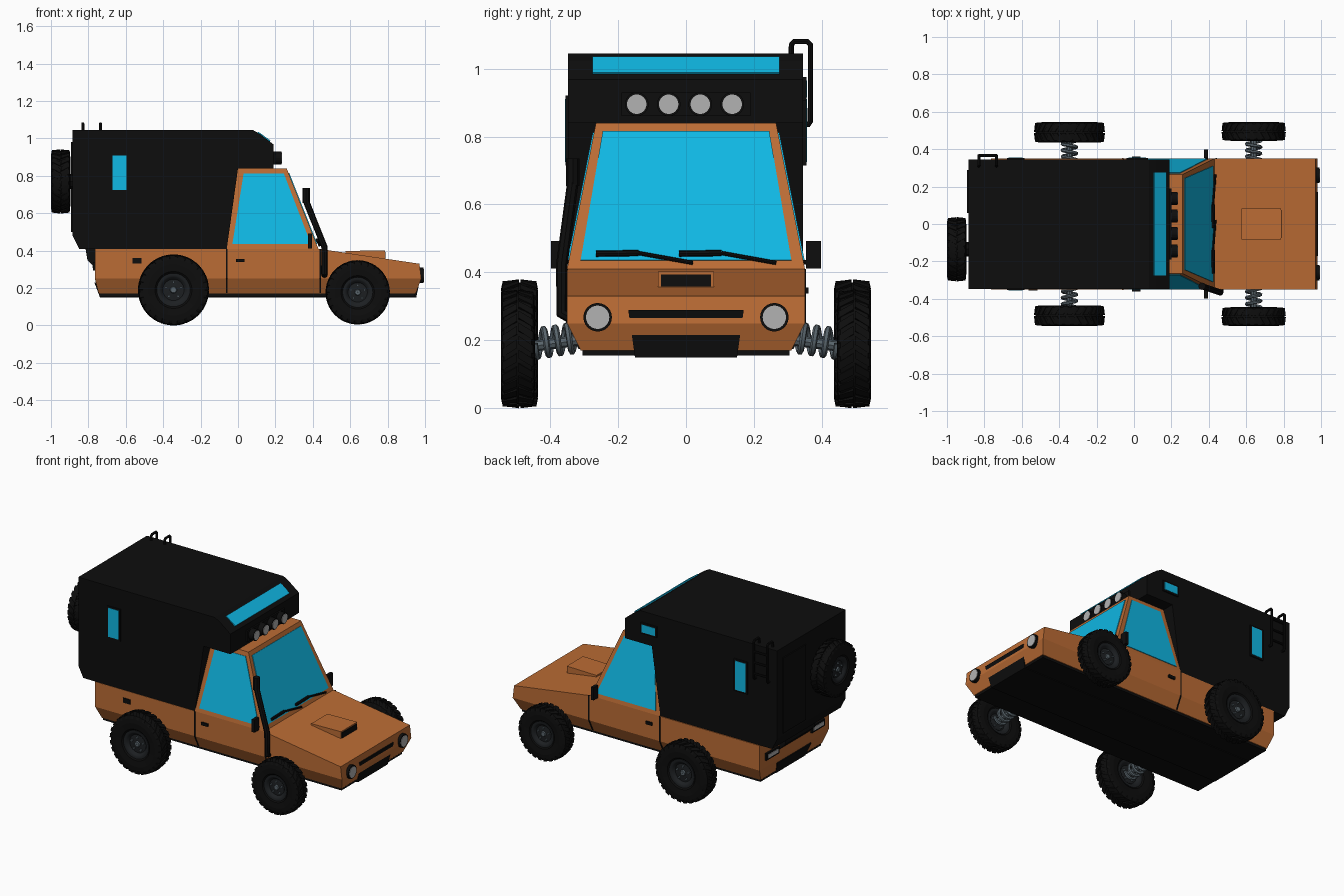
import bpy, bmesh
from math import sin, cos, pi
from mathutils import Vector, Matrix

if "Cube" in bpy.data.objects:
    bpy.data.objects.remove(bpy.data.objects["Cube"])

def material(name, c):
    m = bpy.data.materials.new(name)
    m.diffuse_color = (*c, 1)
    m.use_nodes = True
    m.node_tree.nodes["Principled BSDF"].inputs["Base Color"].default_value = m.diffuse_color
    return m

ORANGE = material("orange_paint", (0.50, 0.15, 0.035))
BLACK = material("black_trim", (0.004, 0.004, 0.004))
GLASS = material("blue_glass", (0.005, 0.48, 0.78))
STEEL = material("steel", (0.10, 0.13, 0.15))
RIM = material("dark_rim", (0.012, 0.014, 0.016))
LENS = material("lens", (0.45, 0.45, 0.45))

def finish(name, bm, mat, smooth=False):
    bmesh.ops.recalc_face_normals(bm, faces=bm.faces)
    me = bpy.data.meshes.new(name)
    bm.to_mesh(me)
    bm.free()
    ob = bpy.data.objects.new(name, me)
    bpy.context.collection.objects.link(ob)
    me.materials.append(mat)
    if smooth:
        bpy.ops.object.select_all(action='DESELECT')
        ob.select_set(True)
        bpy.context.view_layer.objects.active = ob
        bpy.ops.object.shade_smooth_by_angle(angle=0.6)
    return ob

def loft(bm, a, b):
    va, vb = [bm.verts.new(p) for p in a], [bm.verts.new(p) for p in b]
    bm.faces.new(va)
    bm.faces.new(vb)
    for i in range(len(va)):
        j = (i + 1) % len(va)
        bm.faces.new((va[i], va[j], vb[j], vb[i]))

def solid(name, a, b, mat):
    bm = bmesh.new()
    loft(bm, a, b)
    return finish(name, bm, mat)

def prism(name, pts, y0, y1, mat):
    return solid(name, [(x, y0, z) for x, z in pts], [(x, y1, z) for x, z in pts], mat)

def panel(name, pts, out, mat, t=0.004):
    """Thin plate sitting on a surface, thickened along vector out."""
    n = Vector(out).normalized() * t
    return solid(name, [Vector(p) - n for p in pts], [Vector(p) + n for p in pts], mat)

def box(name, lo, hi, mat):
    return prism(name, [(lo[0], lo[2]), (hi[0], lo[2]), (hi[0], hi[2]), (lo[0], hi[2])], lo[1], hi[1], mat)

def revolve(bm, prof, n=32):
    """Closed (radius, y) profile turned about the y axis."""
    rings = [[bm.verts.new((r * cos(2*pi*i/n), y, r * sin(2*pi*i/n))) for r, y in prof] for i in range(n)]
    for i in range(n):
        a, b = rings[i], rings[(i + 1) % n]
        for k in range(len(prof)):
            l = (k + 1) % len(prof)
            bm.faces.new((a[k], a[l], b[l], b[k]))

def tube(name, pts, r, mat, res=2):
    cu = bpy.data.curves.new(name, 'CURVE')
    cu.dimensions = '3D'
    cu.bevel_depth, cu.bevel_resolution, cu.use_fill_caps = r, res, True
    sp = cu.splines.new('POLY')
    sp.points.add(len(pts) - 1)
    for p, q in zip(sp.points, pts):
        p.co = (*q, 1)
    ob = bpy.data.objects.new(name, cu)
    bpy.context.collection.objects.link(ob)
    me = bpy.data.meshes.new_from_object(ob.evaluated_get(bpy.context.evaluated_depsgraph_get()))
    bpy.data.objects.remove(ob)
    bm = bmesh.new()
    bm.from_mesh(me)
    bpy.data.meshes.remove(me)
    me = finish(name, bm, mat, True)
    return me

def lamp(name, x, y, z, r, d):
    for part, rr, x0, x1, mat in (("housing", r, x, x + d, BLACK), ("lens", r * 0.82, x + d * 0.5, x + d + 0.003, LENS)):
        ring = [(rr * cos(2*pi*i/24), rr * sin(2*pi*i/24)) for i in range(24)]
        solid(f"{name}_{part}", [(x0, y + a, z + b) for a, b in ring], [(x1, y + a, z + b) for a, b in ring], mat)

def wheel(name, loc, r, w, turn=0):
    M = Matrix.Translation(loc) @ Matrix.Rotation(turn, 4, 'Z')
    # tyre with chevron tread blocks
    bm = bmesh.new()
    half = [(.46, .36), (.52, .46), (.72, .5), (.86, .48), (.95, .40)]
    revolve(bm, [(a*r, b*w) for a, b in half] + [(a*r, -b*w) for a, b in half[::-1]], 48)
    n = 26
    for i in range(n):
        for s in (-1, 1):
            a = 2*pi*(i + (0.25 if s > 0 else -0.25) * 0.5) / n
            def P(da, rr, y):
                return (rr*r*cos(a + da), s*y*w, rr*r*sin(a + da))
            d, k = 0.075, 0.11
            loft(bm, [P(-d+k, .92, .02), P(d+k, .92, .02), P(d-k/2, .86, .49), P(-d-k/2, .86, .49)],
                     [P(-d+k, 1, .02), P(d+k, 1, .02), P(d-k/2, .97, .45), P(-d-k/2, .97, .45)])
    finish(name + "_tyre", bm, BLACK).matrix_world = M
    # dished rim, hub and bolts
    bm = bmesh.new()
    half = [(.02, .30), (.30, .26), (.36, .38), (.40, .42), (.47, .42)]
    revolve(bm, [(a*r, b*w) for a, b in half] + [(a*r, -b*w) for a, b in half[::-1]])
    finish(name + "_rim", bm, RIM, True).matrix_world = M
    bm = bmesh.new()
    revolve(bm, [(.001, -.36*w), (.08*r, -.36*w), (.1*r, -.28*w), (.1*r, .28*w), (.08*r, .36*w), (.001, .36*w)], 16)
    for i in range(5):
        a = 2*pi*i/5 + pi/2
        for s in (-1, 1):
            bmesh.ops.create_cone(bm, cap_ends=True, segments=8, radius1=.035*r, radius2=.035*r, depth=.1*w,
                matrix=Matrix.Translation((.22*r*cos(a), s*.32*w, .22*r*sin(a))) @ Matrix.Rotation(pi/2, 4, 'X'))
    finish(name + "_hub", bm, STEEL).matrix_world = M

# lower body: side profile, creased and tucked in below z 0.25
bm = bmesh.new()
prof = [(-.745, .17), (-.765, .25), (-.765, .41), (.43, .41), (.97, .33), (.98, .25), (.95, .17)]
loft(bm, [(x, -.35, z) for x, z in prof], [(x, .35, z) for x, z in prof])
bmesh.ops.bisect_plane(bm, geom=bm.verts[:] + bm.edges[:] + bm.faces[:], plane_co=(0, 0, .25), plane_no=(0, 0, 1))
for v in bm.verts:
    if v.co.z < .2:
        v.co.y *= .31 / .35
finish("lower_body", bm, ORANGE)
box("floor", (-.74, -.305, .155), (.945, .305, .172), BLACK)
for name, x, s in (("front_bumper", .978, 1), ("rear_bumper", -.763, -1)):
    h = .29 if s > 0 else .23
    solid(name, [(x - s*.03, -.17, h), (x - s*.03, .17, h), (x - s*.06, .15, .15), (x - s*.06, -.15, .15)],
          [(x + s*.005, -.17, h), (x + s*.005, .17, h), (x - s*.025, .15, .15), (x - s*.025, -.15, .15)], BLACK)
box("skid_plate", (-.73, -.15, .15), (.94, .15, .16), BLACK)

# cab with windscreen and side windows
def cab_y(z): return .35 - (z - .41) * .198
def cab_x(z): return .43 - (z - .41) * .395
solid("cab", [(-.06, -.35, .41), (.43, -.35, .41), (.43, .35, .41), (-.06, .35, .41)],
      [(0, -.265, .84), (.26, -.265, .84), (.26, .265, .84), (0, .265, .84)], ORANGE)
panel("windscreen", [(cab_x(z), y, z) for y, z in ((-.31, .435), (.31, .435), (.245, .815), (-.245, .815))], (1, 0, .395), GLASS)
for s, side in ((-1, "right"), (1, "left")):
    panel(side + "_window", [(x, s * cab_y(z), z) for x, z in ((-.03, .435), (.39, .435), (.245, .812), (.03, .812))],
          (0, s, .198), GLASS)
    # door seams, handle, mirror
    for x in (-.06, .44):
        panel(f"{side}_door_seam", [(x - .004, s*.35, .41), (x + .004, s*.35, .41), (x + .004, s*.35, .25), (x - .004, s*.35, .25)], (0, s, 0), BLACK, .003)
        panel(f"{side}_door_seam_low", [(x - .004, s*.35, .25), (x + .004, s*.35, .25), (x + .004, s*.313, .175), (x - .004, s*.313, .175)], (0, s, -.4), BLACK, .003)
    box(side + "_door_handle", (-.01, s*.352 - .008, .338), (.035, s*.352 + .008, .356), BLACK)
    box(side + "_mirror", (.375, s*.375 - .022, .412), (.395, s*.375 + .022, .493), BLACK)
    tube(side + "_mirror_arm", [(.39, s*.33, .43), (.385, s*.37, .43)], .007, BLACK)
    # lights at both ends
    lamp(side + "_headlight", .955, s*.26, .268, .042, .037)
    box(side + "_tail_light_frame", (-.776, s*.23 - .065, .295), (-.76, s*.23 + .065, .34), BLACK)
    box(side + "_tail_light", (-.779, s*.23 - .05, .306), (-.77, s*.23 + .05, .329), LENS)
box("fuel_flap", (-.565, -.356, .332), (-.515, -.34, .362), BLACK)
for y in (-.265, -.02):
    q = [(y, .455), (y + .125, .457), (y + .285, .428)]
    pts = [Vector((cab_x(z) + .012, yy, z)) for yy, z in q]
    tube("wiper_blade", pts[:2], .009, BLACK)
    tube("wiper_arm", pts[1:], .006, BLACK)

# bonnet scoop with dark intake
prism("bonnet_scoop", [(.575, .38), (.575, .398), (.785, .402), (.785, .35)], -.082, .082, ORANGE)
box("scoop_intake", (.77, -.074, .358), (.788, .074, .394), BLACK)

# camper shell
prism("camper_shell", [(-.85, .41), (-.885, .48), (-.885, 1.045), (.08, 1.045), (.12, 1.022), (.19, .968), (.19, .84),
                       (0, .84), (-.06, .41)], -.348, .345, BLACK)
prism("camper_rear_wedge", [(-.815, .41), (-.805, .35), (-.765, .31), (-.75, .41)], -.15, .15, BLACK)
panel("camper_front_window", [(.105, -.275, 1.031), (.105, .275, 1.031), (.17, .275, .984), (.17, -.275, .984)], (.6, 0, .8), GLASS, .006)
for name, s, x0, x1, z0, z1 in (("right_camper_window", -1, -.67, -.595, .725, .91), ("left_camper_window", 1, -.67, -.595, .725, .91),
                                ("left_bunk_window", 1, -.03, .065, .915, .965)):
    box(name + "_frame", (x0 - .01, s*.348 - .006, z0 - .01), (x1 + .01, s*.348 + .006, z1 + .01), BLACK)
    box(name, (x0, s*.35 - .006, z0), (x1, s*.35 + .006, z1), GLASS)
box("camper_rear_door", (-.892, .06, .5), (-.88, .29, .98), BLACK)

# roof light bar
box("light_bar", (.185, -.19, .86), (.2, .19, .93), BLACK)
for y in (-.145, -.051, .042, .136):
    lamp("roof_light", .19, y, .895, .035, .043)

# ladder on the left side
for x in (-.83, -.735):
    tube("ladder_rail", [(x, .31, 1.03), (x, .31, 1.07), (x, .318, 1.079), (x, .357, 1.079), (x, .366, 1.07),
                         (x, .366, .845), (x, .36, .835), (x, .34, .835)], .008, BLACK)
for z in (.87, .94, 1.01):
    tube("ladder_rung", [(-.83, .366, z), (-.735, .366, z)], .007, BLACK)

# snorkel
tube("snorkel", [(.462, -.345, .27), (.462, -.366, .28), (.462, -.366, .42), (.37, -.335, .65), (.364, -.333, .67)], .017, BLACK)
tube("snorkel_head", [(.364, -.333, .655), (.364, -.333, .735)], .02, BLACK)

# wheels, axles and coil springs
for end, x, r, w, y in (("rear", -.345, .19, .11, .49), ("front", .64, .172, .1, .495)):
    zc = .19 if end == "rear" else .177
    for s, side in ((-1, "right"), (1, "left")):
        wheel(f"{end}_{side}_wheel", (x, s*y, zc), r, w)
        tube(f"{end}_{side}_axle", [(x, s*.28, .205), (x, s*y, zc)], .016, STEEL)
        coil = []
        for i in range(64):
            t = i / 63
            a = 2*pi*4*t
            coil.append((x + .038*cos(a), s*(.31 + .135*t), .21 - .02*t + .04*sin(a)))
        tube(f"{end}_{side}_spring", coil, .0095, STEEL, 1)
wheel("spare_wheel", (-.948, -.135, .77), .172, .104, pi/2)
tube("spare_mount", [(-.88, -.135, .77), (-.95, -.135, .77)], .04, BLACK)
